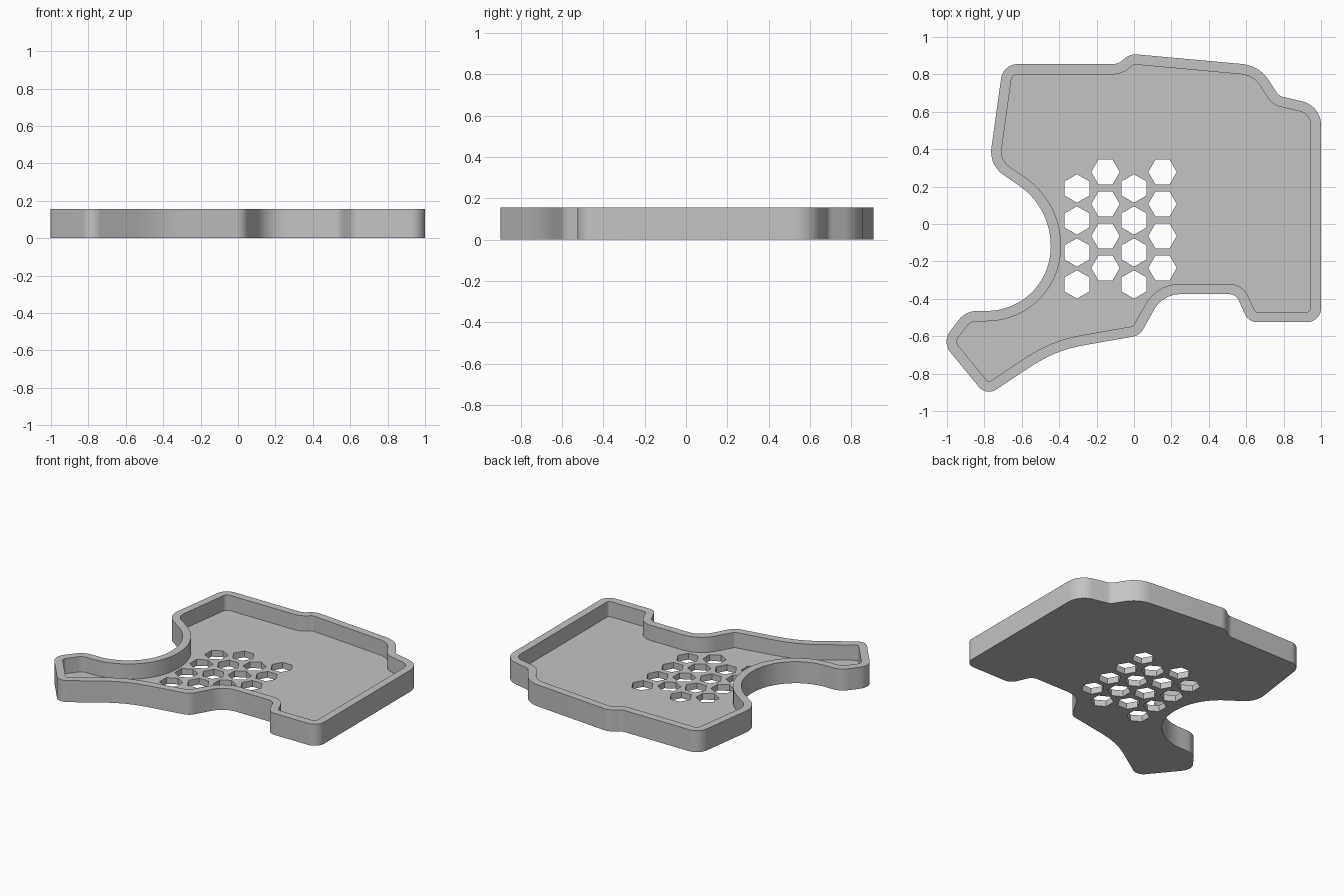
import bpy, bmesh, math
from mathutils import Vector

cube = bpy.data.objects.get("Cube")
if cube:
    bpy.data.objects.remove(cube, do_unlink=True)

HEIGHT, FLOOR, WALL = 0.155, 0.045, 0.055

grey = bpy.data.materials.new("light_grey_plastic")
grey.use_nodes = True
colour = (0.55, 0.55, 0.55, 1)
grey.diffuse_color = colour
bsdf = next(n for n in grey.node_tree.nodes if n.type == 'BSDF_PRINCIPLED')
bsdf.inputs["Base Color"].default_value = colour

# Outline corners, clockwise from the back right: x, y, fillet radius
CORNERS = [
    (-0.70, 0.855, 0.09), (-0.085, 0.855, 0.08), (-0.02, 0.91, 0.09),
    (0.67, 0.847, 0.19), (0.775, 0.685, 0.05), (1, 0.632, 0.13),
    (1, -0.525, 0.075), (0.613, -0.525, 0.07), (0.545, -0.375, 0.06),
    (0.155, -0.375, 0.16), (0.03, -0.596, 0.08), (-0.42, -0.675, 0.7),
    (-0.79, -0.92, 0.07), (-1.027, -0.63, 0.09), (-0.9, -0.465, 0.12),
    (-0.445, -0.465, 0.343), (-0.445, 0.09, 0.39), (-0.775, 0.315, 0.15),
]


def rounded(corners):
    """Replace every corner with a tangent arc."""
    pts = []
    for i, (x, y, r) in enumerate(corners):
        p = Vector((x, y))
        a = (Vector(corners[i - 1][:2]) - p).normalized()
        b = (Vector(corners[(i + 1) % len(corners)][:2]) - p).normalized()
        half = a.angle(b) / 2
        centre = p + (a + b).normalized() * r / math.sin(half)
        start = p + a * r / math.tan(half) - centre
        end = p + b * r / math.tan(half) - centre
        turn = math.atan2(start.x * end.y - start.y * end.x, start.dot(end))
        steps = max(4, round(abs(turn) / math.radians(6)))
        for k in range(steps + 1):
            c, s = math.cos(turn * k / steps), math.sin(turn * k / steps)
            pts.append(centre + Vector((start.x * c - start.y * s,
                                        start.x * s + start.y * c)))
    return pts


def inset(pts, d):
    """Offset a clockwise outline inward."""
    out = []
    for i, p in enumerate(pts):
        a = (p - pts[i - 1]).normalized()
        b = (pts[(i + 1) % len(pts)] - p).normalized()
        t = (a + b).normalized()
        out.append(p + Vector((t.y, -t.x)) * d / max(0.5, t.dot(a)))
    return out


def hexagon(x, y, r, turn):
    """Clockwise hexagon."""
    return [Vector((x + r * math.cos(turn - k * math.pi / 3),
                    y + r * math.sin(turn - k * math.pi / 3))) for k in range(6)]


bm = bmesh.new()


def ring(pts, z):
    return [bm.verts.new((p.x, p.y, z)) for p in pts]


def bridge(first, second):
    """Join two matching rings with quads."""
    for i in range(len(first)):
        bm.faces.new((first[i - 1], second[i - 1], second[i], first[i]))


def fill(rings, up):
    """Fill a flat region, leaving the inner rings open as holes."""
    edges = []
    for verts in rings:
        for i in range(len(verts)):
            pair = (verts[i - 1], verts[i])
            edges.append(bm.edges.get(pair) or bm.edges.new(pair))
    result = bmesh.ops.triangle_fill(bm, edges=edges, normal=(0, 0, up))
    for face in result["geom"]:
        if isinstance(face, bmesh.types.BMFace):
            face.normal_update()
            if face.normal.z * up < 0:
                face.normal_flip()


# Outer wall, flat rim and inner wall
outline = rounded(CORNERS)
inner = inset(outline, WALL)
base = ring(outline, 0)
rim_outer = ring(outline, HEIGHT)
rim_inner = ring(inner, HEIGHT)
floor_edge = ring(inner, FLOOR)
bridge(base, rim_outer)
bridge(rim_outer, rim_inner)
bridge(rim_inner, floor_edge)

# Staggered hexagonal vents through the floor
vents_low, vents_high = [], []
for col in range(4):
    flat_top = col % 2
    for row in range(4):
        x = -0.305 + 0.1525 * col
        y = (0.278 if flat_top else 0.19) - 0.171 * row
        pts = hexagon(x, y, 0.076, 0 if flat_top else math.pi / 6)
        low, high = ring(pts, 0), ring(pts, FLOOR)
        bridge(high, low)
        vents_low.append(low)
        vents_high.append(high)

# Underside and floor
fill([base] + vents_low, -1)
fill([floor_edge] + vents_high, 1)

mesh = bpy.data.meshes.new("case_tray")
bm.to_mesh(mesh)
bm.free()
mesh.materials.append(grey)
tray = bpy.data.objects.new("case_tray", mesh)
bpy.context.scene.collection.objects.link(tray)

bpy.ops.object.select_all(action='DESELECT')
bpy.context.view_layer.objects.active = tray
tray.select_set(True)
bpy.ops.object.shade_smooth_by_angle(angle=math.radians(30))
